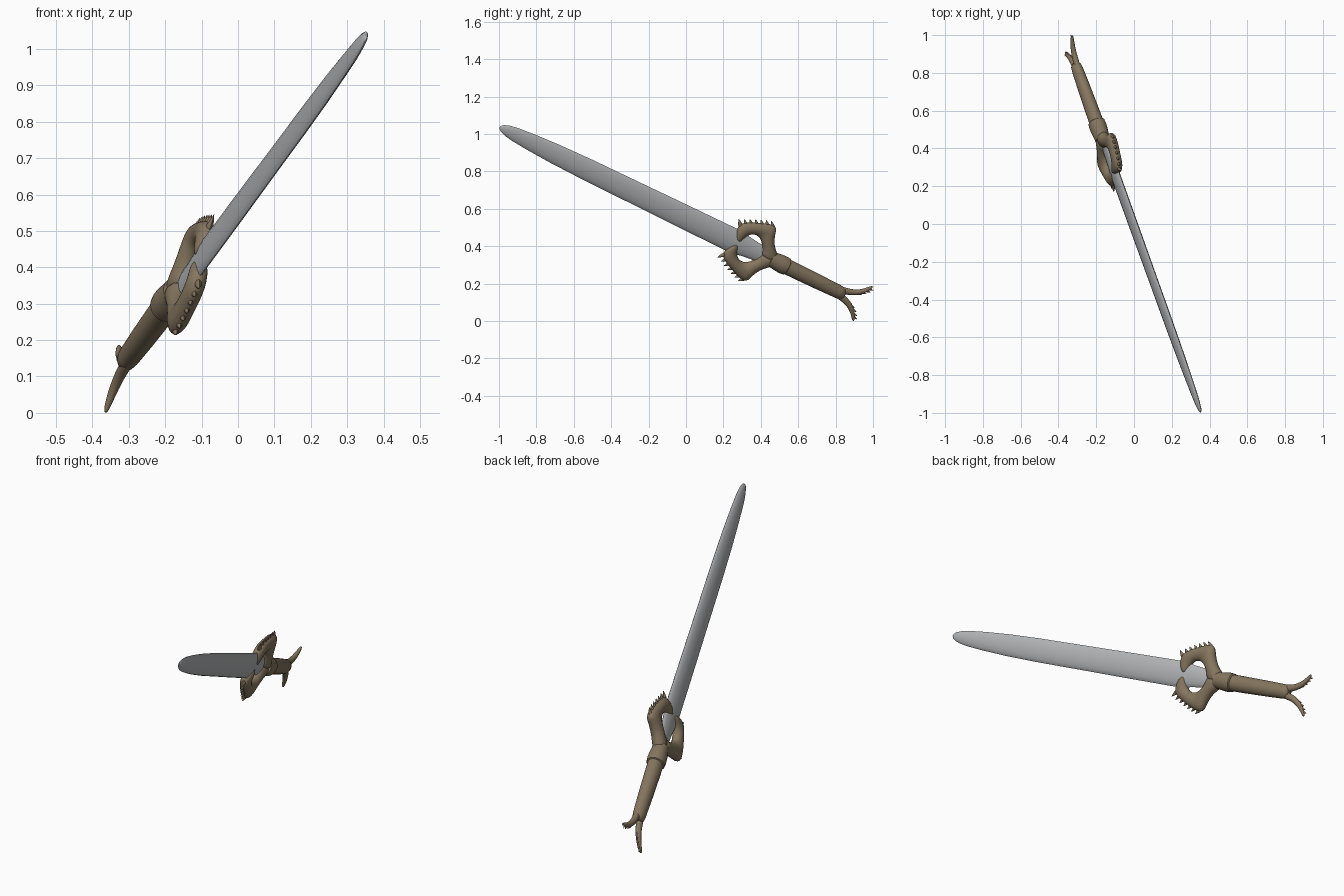
import bpy, bmesh, math
from mathutils import Vector, Matrix

if "Cube" in bpy.data.objects:
    bpy.data.objects.remove(bpy.data.objects["Cube"])

# Sword frame: x along the blade, y across its width, z through its thickness
D = Vector((0.308, -0.855, 0.416)).normalized()
W = Vector((0.172, 0.480, 0.860))
W = (W - D * W.dot(D)).normalized()
N = D.cross(W)
FRAME = Matrix.Translation((-0.185, 0.5, 0.31)) @ Matrix((D, W, N)).transposed().to_4x4()


def material(name, rgb):
    m = bpy.data.materials.new(name)
    m.diffuse_color = (*rgb, 1)
    m.use_nodes = True
    m.node_tree.nodes["Principled BSDF"].inputs["Base Color"].default_value = m.diffuse_color
    return m


STEEL = material("steel grey", (0.46, 0.47, 0.48))
BRONZE = material("dull bronze", (0.235, 0.18, 0.113))


def finish(name, bm, mat, angle=50, subdiv=0):
    bmesh.ops.recalc_face_normals(bm, faces=bm.faces)
    me = bpy.data.meshes.new(name)
    bm.to_mesh(me)
    bm.free()
    me.materials.append(mat)
    ob = bpy.data.objects.new(name, me)
    bpy.context.collection.objects.link(ob)
    ob.matrix_world = FRAME
    if subdiv:
        ob.modifiers.new("Smooth", "SUBSURF").levels = subdiv
        ob.modifiers["Smooth"].render_levels = subdiv
    bpy.context.view_layer.objects.active = ob
    ob.select_set(True)
    bpy.ops.object.shade_smooth_by_angle(angle=math.radians(angle))
    ob.select_set(False)
    return ob


def loft(bm, rings):
    """Skin a list of closed point rings and cap both ends."""
    loops = [[bm.verts.new(p) for p in r] for r in rings]
    for a, b in zip(loops, loops[1:]):
        for i in range(len(a)):
            j = (i + 1) % len(a)
            bm.faces.new((a[i], a[j], b[j], b[i]))
    bm.faces.new(loops[0])
    bm.faces.new(loops[-1])


def oval(c, across, thick, n=14):
    """Ellipse around c: half axis vector 'across' and half thickness in z."""
    return [Vector(c) + across * math.cos(2 * math.pi * i / n)
            + Vector((0, 0, thick * math.sin(2 * math.pi * i / n))) for i in range(n)]


def spike(bm, base, direction, r, length):
    d = Vector((*direction, 0)).normalized()
    side = Vector((-d.y, d.x, 0))
    p = Vector((*base, 0))
    loft(bm, [oval(p + d * length * f, side * r * s, r * s * 0.8, 8)
              for f, s in ((-0.5, 1), (0, 0.95), (0.6, 0.5), (1, 0.08))])


# Blade: lens section, narrow root inside the guard, rounded tip
def lens(u, h, t, n=8):
    top = [(u, h * math.cos(math.pi * i / n), t * math.sin(math.pi * i / n) ** 1.3) for i in range(n + 1)]
    return top + [(u, y, -z) for _, y, z in top[-2:0:-1]]


bm = bmesh.new()
blade = [(0.09, 0.046, .014), (0.16, 0.05, .015), (0.21, 0.056, .016), (0.27, 0.067, .017), (0.6, 0.065, .017),
         (0.95, 0.062, .016), (1.2, 0.060, .016), (1.4, 0.055, .015), (1.55, 0.047, .013),
         (1.65, 0.039, .012), (1.7, 0.031, .010), (1.73, 0.021, .008), (1.743, 0.012, .005), (1.748, 0.003, .002)]
loft(bm, [lens(*s) for s in blade])
finish("blade", bm, STEEL)

# Grip with slight taper, and the swollen collar below the guard
bm = bmesh.new()
loft(bm, [oval((u, 0, 0), Vector((0, a, 0)), b, 24) for u, a, b in
          ((0.02, .042, .037), (-0.1, .042, .037), (-0.25, .040, .034), (-0.37, .037, .030),
           (-0.395, .033, .027), (-0.405, .02, .017))])
finish("grip", bm, BRONZE)
bm = bmesh.new()
loft(bm, [oval((u, 0, 0), Vector((0, a, 0)), a * 0.95, 24) for u, a in
          ((-0.048, .041), (-0.044, .047), (-0.02, .049), (0.008, .047), (0.03, .044), (0.06, .042))])
finish("collar", bm, BRONZE)

# Guard halves: (outer u, w, inner u, w, half thickness) from the collar to the claw
STATIONS = [(.010, -.01, .120, -.01, .036), (.020, .030, .122, .018, .036), (.062, .062, .132, .042, .034),
            (.090, .100, .146, .060, .033), (.104, .145, .160, .070, .032), (.112, .172, .172, .076, .030),
            (.150, .172, .185, .080, .029), (.205, .150, .204, .080, .028), (.262, .128, .220, .072, .028),
            (.300, .104, .232, .058, .028), (.306, .065, .240, .042, .027), (.290, .025, .247, .022, .025),
            (.272, .006, .254, .008, .016)]
for side, label in ((1, "upper"), (-1, "lower")):
    bm = bmesh.new()
    rings = []
    for ou, ow, iu, iw, t in STATIONS:
        o, i = Vector((ou, ow * side, 0)), Vector((iu, iw * side, 0))
        rings.append(oval((o + i) / 2, (o - i) / 2, t))
    loft(bm, rings)
    finish(label + "_guard_arm", bm, BRONZE, 70, 1)

    # Row of spikes on the outer edge of the guard
    bm = bmesh.new()
    for k in range(7):
        f = k / 6
        u, w = .135 + .165 * f, .164 - .068 * f ** 1.2
        spike(bm, (u, w * side), (0.75, 0.8 * side), .012, .030)
    finish(label + "_guard_spikes", bm, BRONZE)

    # Curved pommel horn with spikes on its inner side
    path = [(-.36, .016, .020), (-.40, .019, .019), (-.44, .030, .017), (-.475, .049, .015),
            (-.500, .074, .012), (-.515, .095, .009), (-.522, .108, .004)]
    bm = bmesh.new()
    rings = []
    for k, (u, w, r) in enumerate(path):
        a, b = path[max(k - 1, 0)], path[min(k + 1, len(path) - 1)]
        t = Vector((b[0] - a[0], (b[1] - a[1]) * side, 0)).normalized()
        rings.append(oval((u, w * side, 0), Vector((-t.y, t.x, 0)) * r, r * 0.9, 12))
    loft(bm, rings)
    finish(label + "_pommel_horn", bm, BRONZE, 70, 1)
    bm = bmesh.new()
    for u, w in ((-.452, .027), (-.473, .038), (-.492, .053), (-.507, .071), (-.516, .087)):
        spike(bm, (u, w * side), (-1, 0.15 * side), .007, .020)
    finish(label + "_pommel_spikes", bm, BRONZE)
